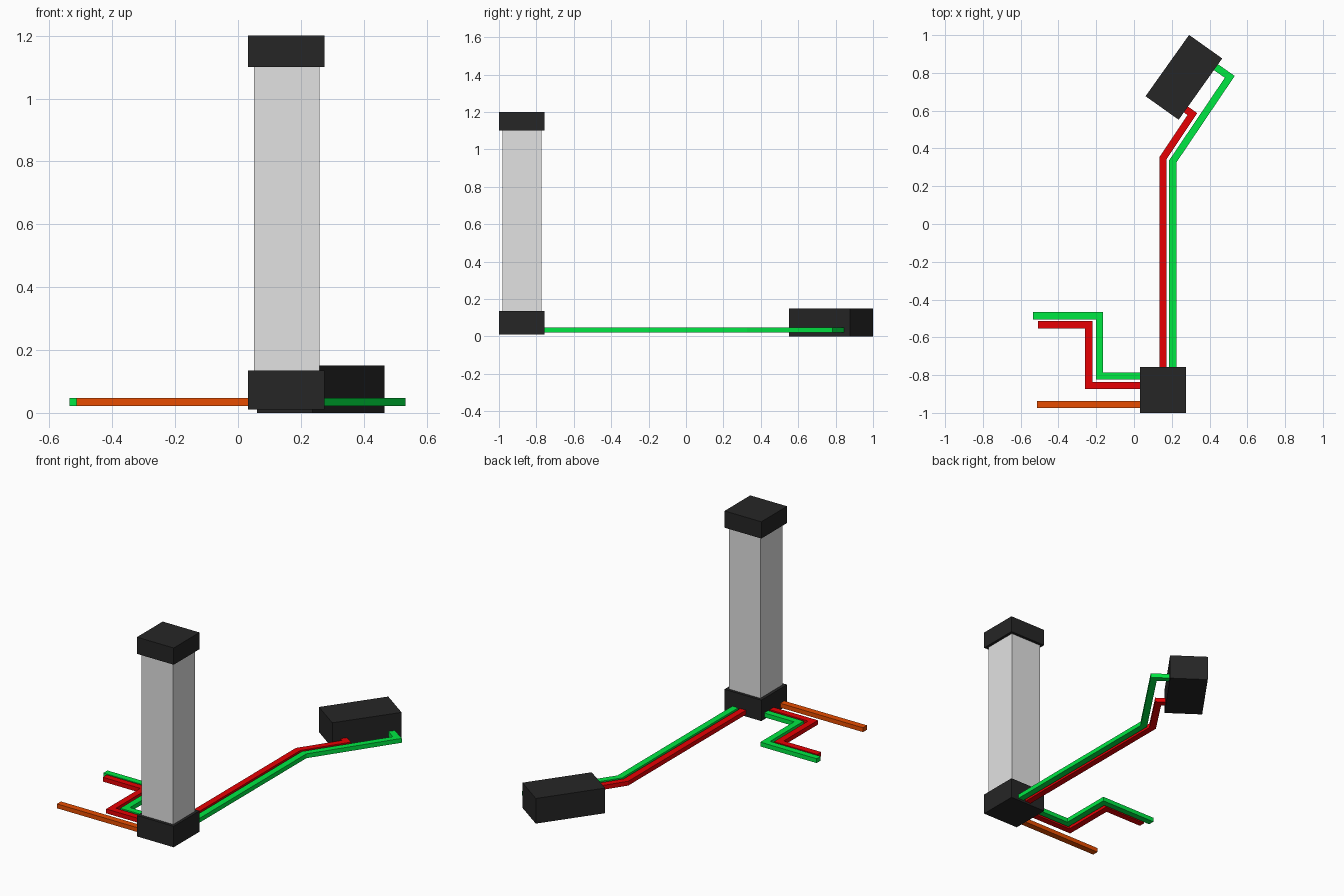
import bpy, bmesh, math
from mathutils import Vector

if "Cube" in bpy.data.objects:
    bpy.data.objects.remove(bpy.data.objects["Cube"])


def material(name, rgb, alpha=1.0):
    m = bpy.data.materials.new(name)
    m.diffuse_color = (*rgb, alpha)
    m.use_nodes = True
    m.node_tree.nodes["Principled BSDF"].inputs["Base Color"].default_value = m.diffuse_color
    return m


DARK = material("dark_grey", (0.019, 0.019, 0.019))
GLASS = material("translucent_grey", (0.76, 0.76, 0.76), 0.5)
RED = material("red", (0.80, 0.0, 0.001))
GREEN = material("green", (0.0, 0.80, 0.055))
ORANGE = material("orange", (0.80, 0.073, 0.0))


def finish(name, bm, mat):
    bmesh.ops.recalc_face_normals(bm, faces=bm.faces)
    me = bpy.data.meshes.new(name)
    bm.to_mesh(me)
    bm.free()
    me.materials.append(mat)
    ob = bpy.data.objects.new(name, me)
    bpy.context.collection.objects.link(ob)
    return ob


def box(name, center, size, mat, turn=0.0):
    bm = bmesh.new()
    bmesh.ops.create_cube(bm, size=1)
    bmesh.ops.scale(bm, vec=size, verts=bm.verts)
    ob = finish(name, bm, mat)
    ob.location = center
    ob.rotation_euler.z = turn
    return ob


def pipe(name, path, mat, width=0.038, z0=0.022, z1=0.048):
    """Rectangular pipe along a flat path with mitred corners."""
    pts = [Vector(p) for p in path]
    dirs = [(b - a).normalized() for a, b in zip(pts, pts[1:])]
    bm = bmesh.new()
    rings = []
    for i, p in enumerate(pts):
        d0, d1 = dirs[max(i - 1, 0)], dirs[min(i, len(dirs) - 1)]
        n0, n1 = Vector((-d0.y, d0.x)), Vector((-d1.y, d1.x))
        m = (n0 + n1).normalized()
        off = m * (width / 2 / m.dot(n0))
        a, b = p + off, p - off
        rings.append([bm.verts.new((q.x, q.y, z))
                      for q, z in ((a, z0), (b, z0), (b, z1), (a, z1))])
    for r, s in zip(rings, rings[1:]):
        for k in range(4):
            j = (k + 1) % 4
            bm.faces.new((r[k], r[j], s[j], s[k]))
    bm.faces.new(rings[0])
    bm.faces.new(rings[-1])
    return finish(name, bm, mat)


# Tower: base, translucent column and lid
X, Y = 0.154, -0.8785
box("tower_base", (X, Y, 0.0725), (0.243, 0.243, 0.125), DARK)
box("tower_column", (X + 0.001, Y + 0.001, 0.6175), (0.208, 0.208, 0.965), GLASS)
box("tower_lid", (X, Y, 1.15), (0.243, 0.243, 0.10), DARK)

# Turned box at the far end
box("remote_box", (0.264, 0.7765, 0.075), (0.398, 0.215, 0.15), DARK,
    math.radians(54.6))

# Long pipes from tower to remote box
pipe("long_red_pipe", [(0.153, -0.80), (0.153, 0.348), (0.309, 0.582),
                       (0.235, 0.634)], RED)
pipe("long_green_pipe", [(0.205, -0.80), (0.205, 0.331), (0.507, 0.779),
                         (0.397, 0.856)], GREEN)

# Stepped side pipes
pipe("side_red_pipe", [(-0.507, -0.533), (-0.240, -0.533),
                       (-0.240, -0.855), (0.07, -0.855)], RED)
pipe("side_green_pipe", [(-0.536, -0.486), (-0.183, -0.486),
                         (-0.183, -0.804), (0.07, -0.804)], GREEN)

# Straight side pipe
pipe("side_orange_pipe", [(-0.514, -0.955), (0.07, -0.955)], ORANGE)
